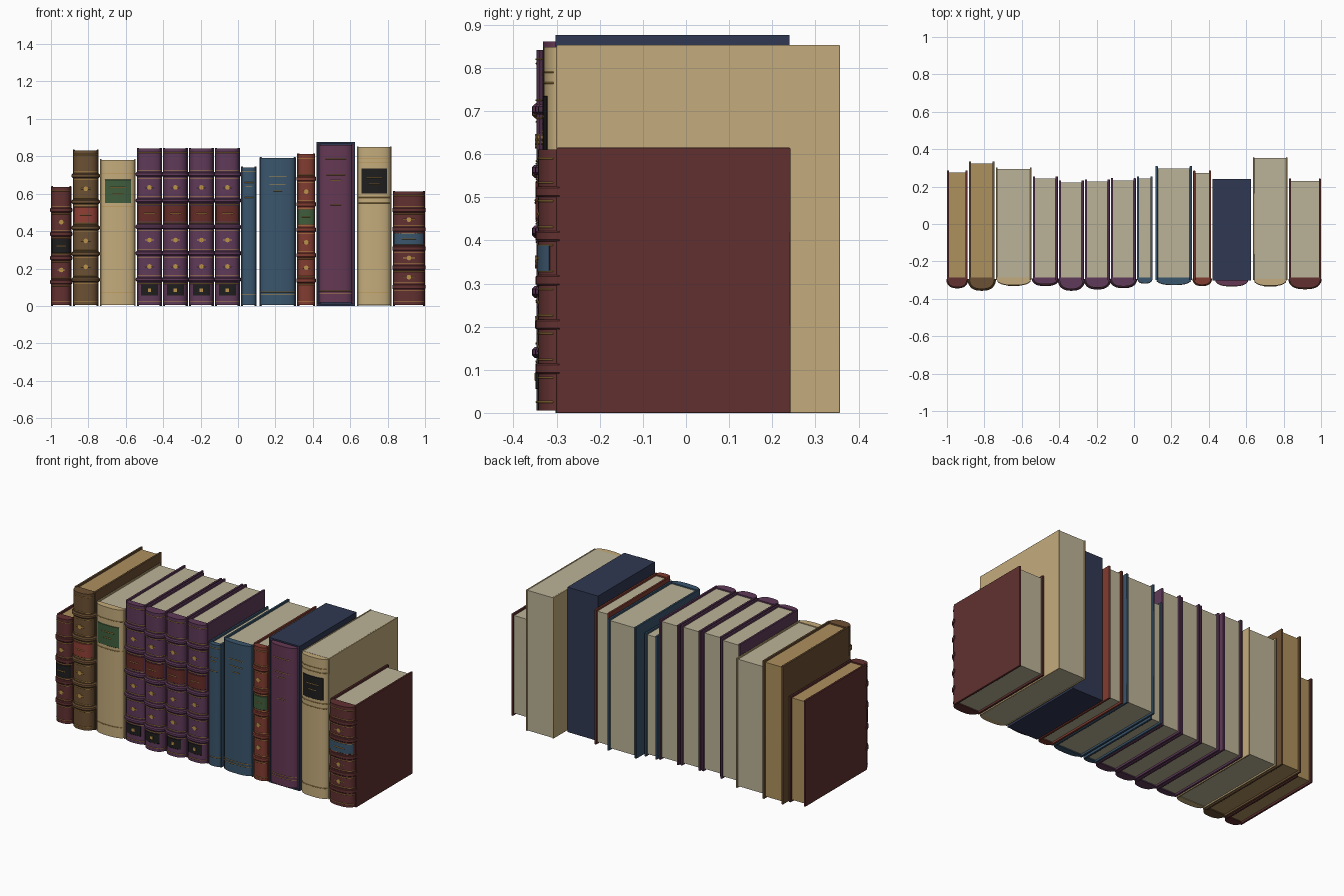
import bpy, bmesh, math
from mathutils import Matrix, Vector

if "Cube" in bpy.data.objects:
    bpy.data.objects.remove(bpy.data.objects["Cube"])

COLOURS = {
    "red": (.12, .03, .03), "brown": (.15, .08, .033), "tan": (.55, .41, .2),
    "purple": (.115, .042, .1), "plum": (.13, .04, .09), "blue": (.042, .091, .15),
    "rust": (.22, .045, .03), "navy": (.03, .04, .085), "page": (.5, .45, .31),
    "gilt_page": (.42, .28, .11), "gold": (.5, .29, .07), "green": (.05, .11, .045),
    "black": (.014, .013, .013), "scarlet": (.28, .05, .035), "maroon": (.13, .025, .02),
}
mats = {}
for key, c in COLOURS.items():
    mats[key] = bpy.data.materials.new(key)
    mats[key].diffuse_color = (*c, 1)


def finish(name, bm, colour, bevel=0):
    if not bm.faces:
        bm.free()
        return
    bmesh.ops.recalc_face_normals(bm, faces=bm.faces[:])
    me = bpy.data.meshes.new(name)
    bm.to_mesh(me)
    bm.free()
    me.shade_smooth()
    me.set_sharp_from_angle(angle=math.radians(35))
    me.materials.append(mats[colour])
    ob = bpy.data.objects.new(name, me)
    bpy.context.collection.objects.link(ob)
    if bevel:
        m = ob.modifiers.new("bevel", "BEVEL")
        m.width, m.segments = bevel, 2


def box(bm, x0, x1, y0, y1, z0, z1):
    mat = Matrix.Translation(((x0 + x1) / 2, (y0 + y1) / 2, (z0 + z1) / 2))
    bmesh.ops.create_cube(bm, size=1, matrix=mat @ Matrix.Diagonal((x1 - x0, y1 - y0, z1 - z0, 1)))


class Spine:
    """Rounded spine section; strips of any height can be wrapped on it."""
    N = 2.6

    def __init__(self, cx, hw, yb, yf):
        self.cx, self.hw, self.yb, self.d = cx, hw, yb, yb - yf

    def point(self, u, out):
        n = self.N
        v = max(0, 1 - abs(u) ** n) ** (1 / n)
        nor = Vector((math.copysign(abs(u) ** (n - 1), u) / self.hw, -v ** (n - 1) / self.d)).normalized()
        return self.cx + self.hw * u + nor.x * out, self.yb - self.d * v + nor.y * out

    def strip(self, bm, z0, z1, frac=1, out=.002, solid=False):
        steps, ch = 20, min(.3 * (z1 - z0), .6 * out)
        rings = []
        for i in range(steps + 1):
            u = frac * math.sin(math.pi * (i / steps - .5))
            a, b = self.point(u, out), self.point(u, out - ch)
            c = (self.cx + self.hw * u, self.yb + .002) if solid else self.point(u, -.002)
            if solid:
                prof = [(*a, z0), (*a, z1), (*c, z1), (*c, z0)]
            else:
                prof = [(*b, z0), (*a, z0 + ch), (*a, z1 - ch), (*b, z1), (*c, z1), (*c, z0)]
            rings.append([bm.verts.new(p) for p in prof])
        k = len(rings[0])
        for r, s in zip(rings, rings[1:]):
            for j in range(k):
                bm.faces.new((r[j], r[(j + 1) % k], s[(j + 1) % k], s[j]))
        bm.faces.new(rings[0])
        bm.faces.new(rings[-1])

    def ornament(self, bm, z):
        self.strip(bm, z - .003, z + .003, .38)
        y = self.point(0, 0)[1]
        mat = Matrix.Translation((self.cx, y, z)) @ Matrix.Rotation(math.pi / 2, 4, "X")
        bmesh.ops.create_cone(bm, cap_ends=True, segments=8, radius1=.013, radius2=.013, depth=.006, matrix=mat)


def book(name, x0, x1, h, yback, yfront, colour, pages="page", panels=0, label=None,
         lines=(), band=.01, volume=False, board=.012, square=.012, z0=0):
    sp = Spine((x0 + x1) / 2, (x1 - x0) / 2 - .003, -.288, yfront)
    # boards and page block
    bm = bmesh.new()
    for a in (x0, x1 - board):
        box(bm, a, a + board, -.3, yback, z0, h)
    finish(name + "_boards", bm, colour, .002)
    bm = bmesh.new()
    box(bm, x0 + board - .001, x1 - board + .001, -.295, yback - square, z0 + square, h - square)
    finish(name + "_pages", bm, pages)
    # rounded spine with raised bands
    bm, bands, gold, tag, vol = [bmesh.new() for _ in range(5)]
    sp.strip(bm, z0 + .006, h - .004, .999, 0, True)
    finish(name + "_spine", bm, colour)
    step = h / panels if panels else 0
    for k in range(1, panels):
        z = k * step
        sp.strip(bands, z - .012, z + .012, .999, band)
        for s in (-.021, .021):
            sp.strip(gold, z + s - .002, z + s + .002, .97)
    lp = panels // 2
    for k in range(1, panels - 1):
        if k != lp:
            sp.ornament(gold, (k + .5) * step)
    # title label with gilt rules
    if panels:
        mid, half, frac = (lp + .5) * step, step * .3, .93
        sp.strip(gold, mid - .003, mid + .003, .45, .004)
        for z in (.025, h - .025):
            sp.strip(gold, z - .002, z + .002, .97)
    if label:
        col, *span = label
        if span:
            mid, half, frac = (span[0] + span[1]) / 2, (span[1] - span[0]) / 2, .75
            for dz, f in ((.02, .45), (-.015, .3)):
                sp.strip(gold, mid + dz - .003, mid + dz + .003, f, .004)
        sp.strip(tag, mid - half, mid + half, frac, .0025)
        finish(name + "_label", tag, col)
    for z, f in lines:
        sp.strip(gold, z - .002, z + .002, f)
    # volume tag
    if volume:
        sp.strip(vol, .055, .115, .7, .0025)
        sp.strip(gold, .073, .095, .14, .004)
    finish(name + "_volume_tag", vol, "black")
    finish(name + "_bands", bands, colour)
    finish(name + "_gilding", gold, "gold")


# left group
book("small_red_book", -1, -.89, .64, .287, -.337, "red", "gilt_page", 5, ("black",), band=.007)
book("brown_book", -.883, -.745, .835, .335, -.347, "brown", "gilt_page", 6, ("scarlet",))
book("vellum_book", -.737, -.547, .785, .303, -.327, "tan", label=("green", .55, .675),
     lines=((.71, .95), (.53, .95), (.07, .95)), board=.008, square=.009)

# matching purple set
for i, (yb, yf) in enumerate(((.255, -.322), (.233, -.347), (.238, -.34), (.245, -.333))):
    x = -.54 + i * .139
    book(f"purple_volume_{i + 1}", x, x + .133, .845, yb, yf, "purple", panels=6,
         label=("maroon",), volume=True)

# blue pair and rust book
book("thin_blue_book", .016, .1, .745, .255, -.317, "blue",
     lines=((.72, .95), (.66, .6), (.64, .4), (.58, .6), (.06, .95)))
book("wide_blue_book", .115, .31, .795, .31, -.325, "blue",
     lines=((.69, .5), (.65, .45), (.615, .25), (.075, .95), (.06, .95)))
book("rust_book", .316, .413, .815, .285, -.325, "rust", panels=6, label=("green",), band=.007)

# slipcase holding a plum book
bm = bmesh.new()
X0, X1, Y0, Y1, H, T = .42, .625, -.303, .24, .876, .009
box(bm, X0, X0 + T, Y0, Y1, 0, H)
box(bm, X1 - T, X1, Y0, Y1, 0, H)
box(bm, X0 + T, X1 - T, Y0, Y1, 0, T)
box(bm, X0 + T, X1 - T, Y0, Y1, H - T, H)
box(bm, X0 + T, X1 - T, Y1 - T, Y1, T, H - T)
finish("slipcase", bm, "navy")
book("plum_book", X0 + T + .001, X1 - T - .001, H - T - .002, .225, -.332, "plum", z0=T + .002,
     lines=((.785, .6), (.7, .55), (.67, .3), (.54, .3), (.08, .95), (.065, .95)))

# right end
book("tall_vellum_book", .637, .82, .853, .357, -.33, "tan", label=("black", .6, .735),
     lines=((.79, .95), (.765, .95), (.58, .95), (.55, .95), (.07, .95)), board=.007, square=.003)
book("end_red_book", .828, 1, .615, .242, -.343, "red", panels=6, label=("blue",), band=.006)

for m in bpy.data.materials:
    if m.users and not m.is_grease_pencil:
        m.use_nodes = True
        m.node_tree.nodes["Principled BSDF"].inputs["Base Color"].default_value = m.diffuse_color
